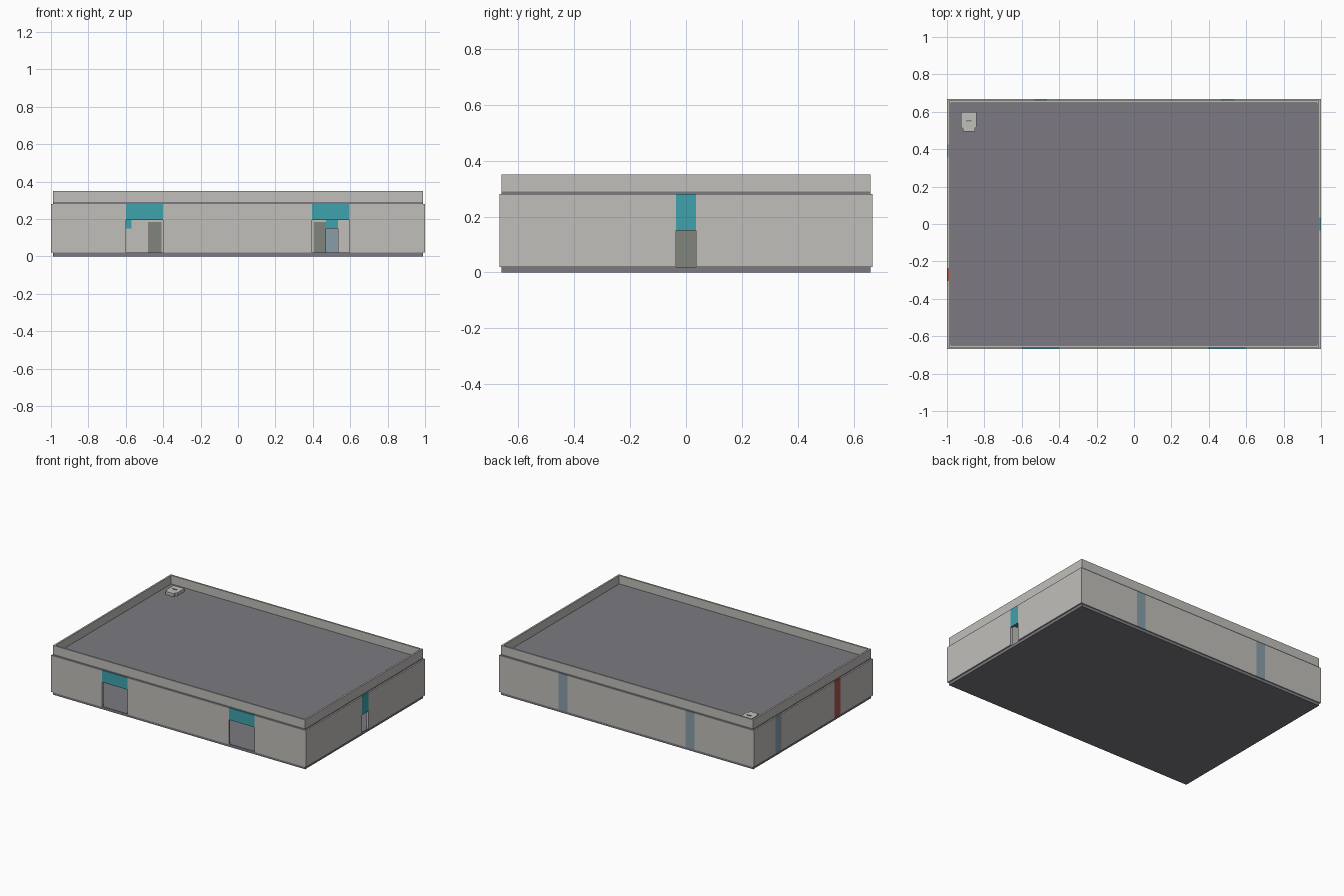
import bpy, bmesh

if "Cube" in bpy.data.objects:
    bpy.data.objects.remove(bpy.data.objects["Cube"])

X, Y, T = 1.0, 0.667, 0.015      # outer half sizes and wall thickness
Z0, Z1 = 0.02, 0.28              # wall bottom and top


def material(name, rgb):
    m = bpy.data.materials.new(name)
    m.diffuse_color = (*rgb, 1)
    m.use_nodes = True
    m.node_tree.nodes["Principled BSDF"].inputs["Base Color"].default_value = m.diffuse_color
    return m


WALL = material("wall_grey", (0.53, 0.52, 0.49))
SLAB = material("slab_grey", (0.20, 0.195, 0.22))
TEAL = material("teal", (0.05, 0.36, 0.42))
BLUE = material("glass_blue", (0.25, 0.34, 0.40))
RED = material("door_red", (0.40, 0.09, 0.08))
DARK = material("dark_grey", (0.22, 0.23, 0.20))


def finish(name, bm, mat):
    bmesh.ops.recalc_face_normals(bm, faces=bm.faces)
    me = bpy.data.meshes.new(name)
    bm.to_mesh(me)
    bm.free()
    me.materials.append(mat)
    ob = bpy.data.objects.new(name, me)
    bpy.context.collection.objects.link(ob)
    return ob


def box(name, x, y, z, mat):
    bm = bmesh.new()
    bmesh.ops.create_cube(bm, size=1)
    for v in bm.verts:
        for i, (a, b) in enumerate((x, y, z)):
            v.co[i] = a if v.co[i] < 0 else b
    return finish(name, bm, mat)


def prism(name, points, z0, z1, mat):
    bm = bmesh.new()
    face = bm.faces.new([bm.verts.new((px, py, z0)) for px, py in points])
    top = bmesh.ops.extrude_face_region(bm, geom=[face])["geom"]
    for v in top:
        if isinstance(v, bmesh.types.BMVert):
            v.co.z = z1
    return finish(name, bm, mat)


def wall(name, axis, across, lo, hi, gaps):
    """Wall along an axis. Each gap: start, end, opening top, fill, door."""
    def piece(label, a, b, z, mat):
        run = ((a, b), across) if axis == "x" else (across, (a, b))
        box(f"{name}_{label}", *run, z, mat)

    pos = lo
    for i, (a, b, top, fill, door) in enumerate(gaps):
        piece(f"section_{i}", pos, a, (Z0, Z1), WALL)
        if top < Z1:
            piece(f"lintel_{i}", a, b, (top, Z1), fill)
        if door:
            piece(f"door_{i}", a, b, (Z0, top), door)
        pos = b
    piece("section_end", pos, hi, (Z0, Z1), WALL)


# Floor and roof slabs
box("base_slab", (-0.99, 0.99), (-0.66, 0.66), (0, Z0), SLAB)
box("roof_slab", (-0.99, 0.99), (-0.66, 0.66), (Z1, 0.29), SLAB)

# Outer walls with openings and flush doors
wall("front_wall", "x", (-Y, -Y + T), -X, X,
     [(-0.6, -0.4, 0.195, TEAL, None), (0.395, 0.595, 0.195, TEAL, None)])
wall("back_wall", "x", (Y - T, Y), -X, X,
     [(-0.535, -0.465, Z1, None, BLUE), (0.465, 0.535, Z1, None, BLUE)])
wall("right_wall", "y", (X - T, X), -Y + T, Y - T,
     [(-0.035, 0.035, 0.15, TEAL, None)])
wall("left_wall", "y", (-X, -X + T), -Y + T, Y - T,
     [(-0.305, -0.235, Z1, None, RED), (0.355, 0.425, Z1, None, BLUE)])

# Interior partitions seen through the doorways
wall("partition", "x", (-0.2, -0.185), -X + T, X - T,
     [(-0.635, -0.57, 0.15, TEAL, WALL), (-0.48, -0.41, 0.185, WALL, DARK),
      (0.405, 0.47, 0.185, WALL, DARK), (0.47, 0.535, 0.15, TEAL, None)])
box("cross_partition", (-0.01, 0.01), (-0.185, Y - T), (Z0, Z1), DARK)

# Parapet around the roof
for s, n in ((-1, "front"), (1, "back")):
    box(f"{n}_parapet", (-0.99, 0.99), sorted((s * 0.66, s * 0.648)), (0.29, 0.35), WALL)
for s, n in ((-1, "left"), (1, "right")):
    box(f"{n}_parapet", sorted((s * 0.99, s * 0.978)), (-0.648, 0.648), (0.29, 0.35), WALL)

# Roof unit with a narrower nose
HX = -0.883
half = [(0.042, 0.6), (0.042, 0.52), (0.032, 0.51), (0.032, 0.495)]
outline = [(HX + a, b) for a, b in half] + [(HX - a, b) for a, b in reversed(half)]
prism("roof_unit", outline, 0.29, 0.312, WALL)
box("roof_unit_handle", (HX - 0.014, HX + 0.014), (0.549, 0.557), (0.312, 0.316), DARK)
